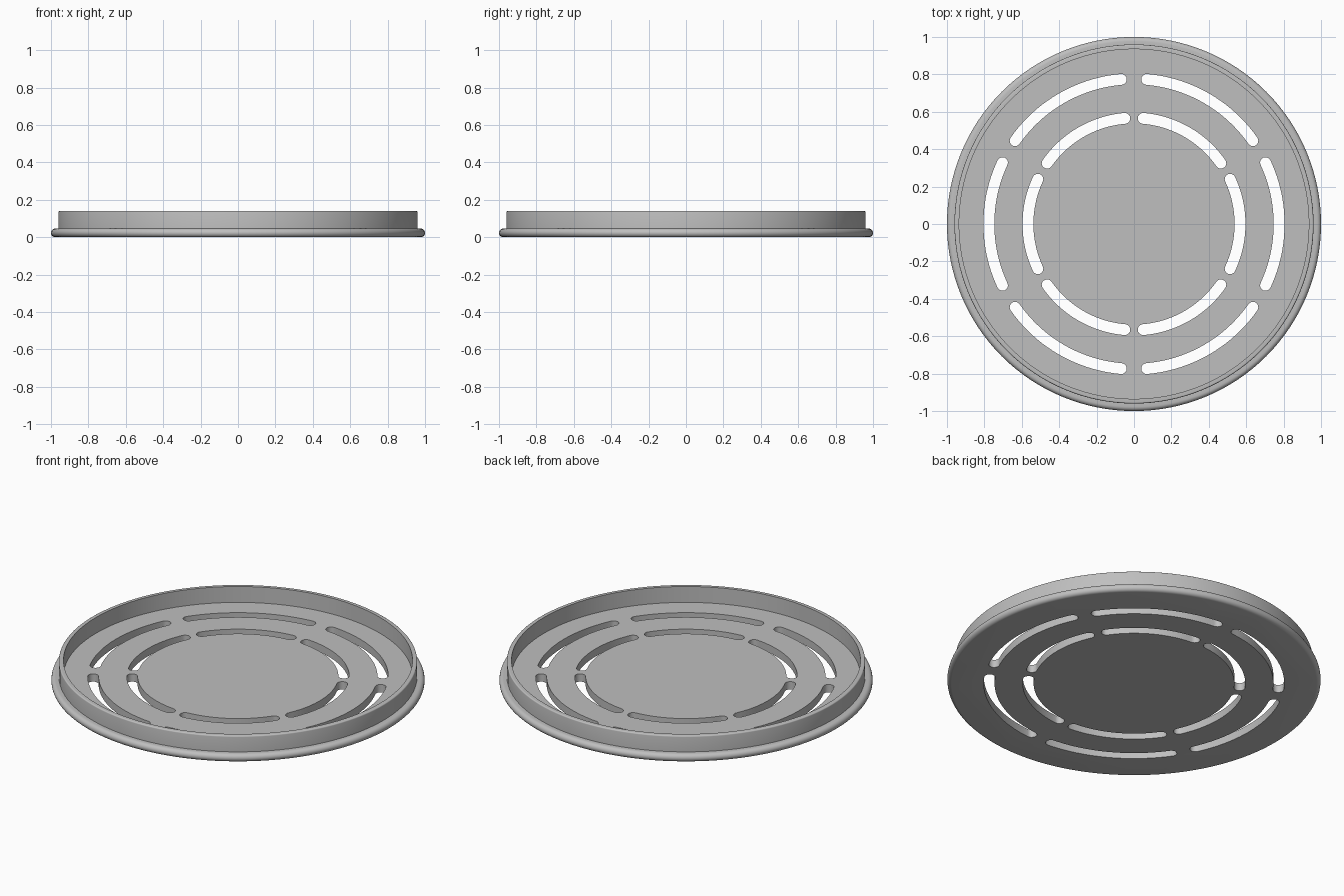
import bpy, bmesh, math

if "Cube" in bpy.data.objects:
    bpy.data.objects.remove(bpy.data.objects["Cube"])

SEG = 128
FLOOR = 0.046        # plate thickness
TOP = 0.14           # top of the upright wall


def arc(cx, cy, r, a0, a1, n):
    """Points on an arc, angles in degrees."""
    return [(cx + r * math.cos(math.radians(a0 + (a1 - a0) * i / n)),
             cy + r * math.sin(math.radians(a0 + (a1 - a0) * i / n))) for i in range(n + 1)]


def finish(bm, name):
    bmesh.ops.recalc_face_normals(bm, faces=bm.faces)
    mesh = bpy.data.meshes.new(name)
    bm.to_mesh(mesh)
    bm.free()
    obj = bpy.data.objects.new(name, mesh)
    bpy.context.collection.objects.link(obj)
    return obj


# Drain cover: plate with rounded edge and an upright wall, revolved about z
r = FLOOR / 2
f = 0.007
profile = arc(1 - r, r, r, -90, 90, 10)                  # rounded plate edge
profile += [(0.96, FLOOR)]
profile += arc(0.96 - f, TOP - f, f, 0, 90, 4)           # eased wall top
profile += [(0.935, TOP), (0.935, FLOOR)]

bm = bmesh.new()
rings = []
for rad, z in profile:
    rings.append([bm.verts.new((rad * math.cos(2 * math.pi * i / SEG),
                                rad * math.sin(2 * math.pi * i / SEG), z)) for i in range(SEG)])
for a, b in zip(rings, rings[1:]):
    for i in range(SEG):
        j = (i + 1) % SEG
        bm.faces.new((a[i], a[j], b[j], b[i]))
bm.faces.new(rings[0])       # underside
bm.faces.new(rings[-1])      # floor inside the wall
cover = finish(bm, "drain_cover")

# Slot cutter: two rings of six curved slots with round ends
bm = bmesh.new()
HALF = 0.029
for radius in (0.567, 0.776):
    for k in range(6):
        mid = 60 * k
        a0, a1 = mid - 25, mid + 25
        end = [(radius * math.cos(math.radians(a)), radius * math.sin(math.radians(a))) for a in (a0, a1)]
        outline = arc(0, 0, radius + HALF, a0, a1, 20)
        outline += arc(*end[1], HALF, a1, a1 + 180, 10)[1:-1]
        outline += arc(0, 0, radius - HALF, a1, a0, 20)
        outline += arc(*end[0], HALF, a0 + 180, a0 + 360, 10)[1:-1]
        face = bm.faces.new([bm.verts.new((x, y, -0.05)) for x, y in outline])
        new = bmesh.ops.extrude_face_region(bm, geom=[face])["geom"]
        bmesh.ops.translate(bm, vec=(0, 0, 0.15),
                            verts=[v for v in new if isinstance(v, bmesh.types.BMVert)])
cutter = finish(bm, "slot_cutter")
cutter.hide_render = True

# Cut the slots
bpy.context.view_layer.objects.active = cover
cover.select_set(True)
cut = cover.modifiers.new("slots", 'BOOLEAN')
cut.operation = 'DIFFERENCE'
cut.solver = 'EXACT'
cut.object = cutter
bpy.ops.object.modifier_apply(modifier=cut.name)
bpy.data.objects.remove(cutter)

# Plain grey finish
grey = bpy.data.materials.new("light_grey")
grey.diffuse_color = (0.52, 0.52, 0.52, 1)
grey.use_nodes = True
grey.node_tree.nodes["Principled BSDF"].inputs["Base Color"].default_value = grey.diffuse_color
cover.data.materials.clear()
cover.data.materials.append(grey)
bpy.ops.object.shade_smooth_by_angle(angle=math.radians(30))
